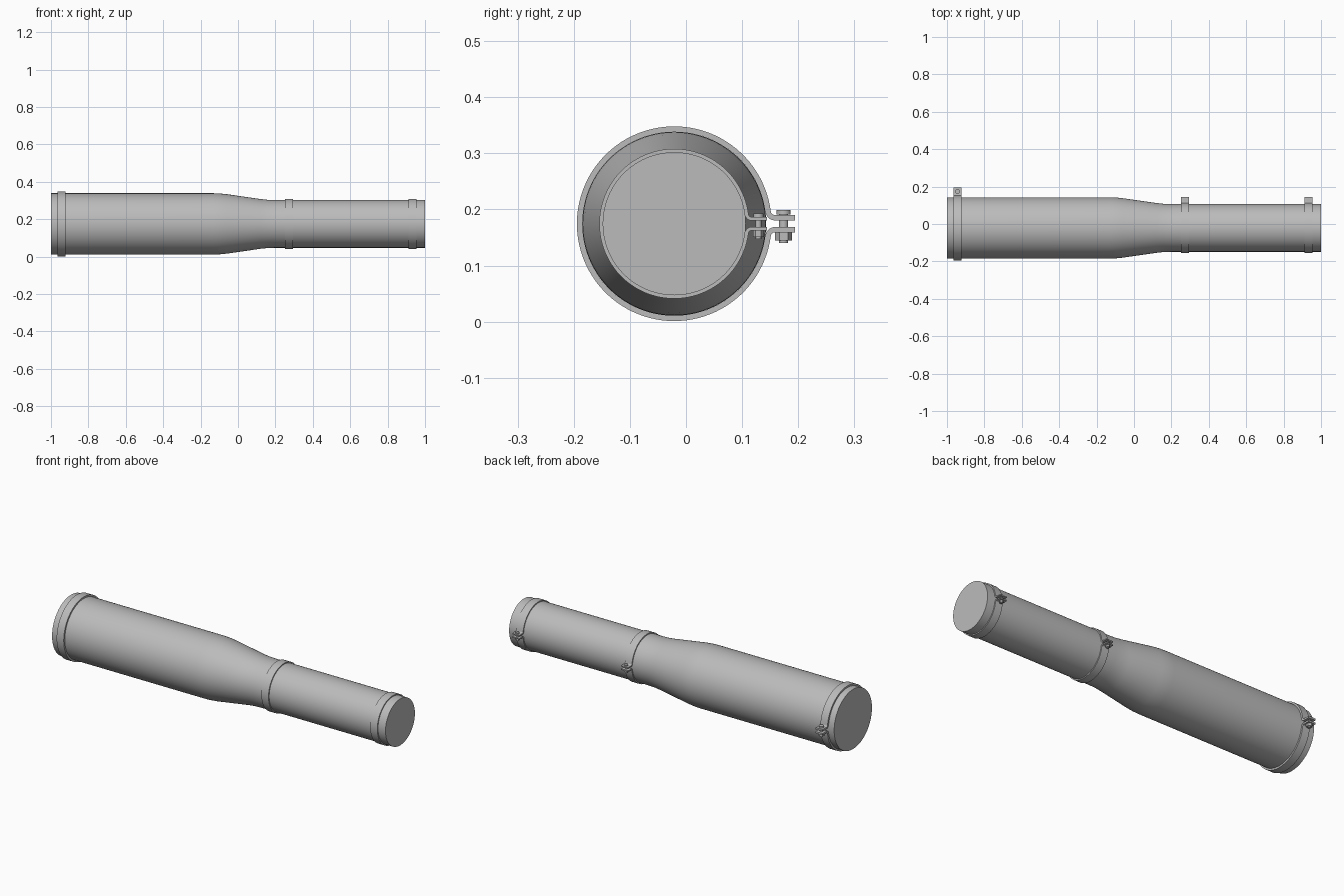
import bpy, bmesh
from math import sin, cos, pi, asin
from mathutils import Vector, Matrix

cube = bpy.data.objects.get("Cube")
if cube:
    bpy.data.objects.remove(cube)

CY, CZ = -0.021, 0.1745     # pipe axis
BIG, SMALL = 0.164, 0.1275  # pipe radii

steel = bpy.data.materials.new("plain grey steel")
steel.use_nodes = True
steel.diffuse_color = (0.5, 0.5, 0.5, 1)
steel.node_tree.nodes["Principled BSDF"].inputs["Base Color"].default_value = (0.5, 0.5, 0.5, 1)


def finish(name, bm, angle=30):
    bmesh.ops.recalc_face_normals(bm, faces=bm.faces)
    mesh = bpy.data.meshes.new(name)
    bm.to_mesh(mesh)
    bm.free()
    mesh.materials.append(steel)
    ob = bpy.data.objects.new(name, mesh)
    bpy.context.collection.objects.link(ob)
    bpy.ops.object.select_all(action='DESELECT')
    ob.select_set(True)
    bpy.context.view_layer.objects.active = ob
    bpy.ops.object.shade_smooth_by_angle(angle=angle * pi / 180)
    return ob


def pipe(name, profile, sides=96):
    """Lathe (x, radius) points around the pipe axis, closing both ends."""
    bm = bmesh.new()
    rings = []
    for x, r in profile:
        rings.append([bm.verts.new((x, CY + r * cos(2 * pi * i / sides), CZ + r * sin(2 * pi * i / sides)))
                      for i in range(sides)])
    for a, b in zip(rings, rings[1:]):
        for i in range(sides):
            j = (i + 1) % sides
            bm.faces.new((a[i], a[j], b[j], b[i]))
    bm.faces.new(rings[0])
    bm.faces.new(rings[-1])
    finish(name, bm)


def clamp_band(name, x, radius, t, gap, tip, bend, width=0.043):
    """Split band whose ends bend outward into two parallel ears."""
    rm, h = radius + t / 2, gap + t / 2
    a = asin((h + bend) / (rm + bend))
    cx, cz = (rm + bend) * cos(a), h + bend
    upper = [Vector((tip - CY, h))]
    for i in range(9):                       # bend from ear to band
        ang = 1.5 * pi + (a + pi - 1.5 * pi) * i / 8
        upper.append(Vector((cx + bend * cos(ang), cz + bend * sin(ang))))
    for i in range(1, 49):                   # half of the band
        ang = a + (pi - a) * i / 48
        upper.append(Vector((rm * cos(ang), rm * sin(ang))))
    path = upper + [Vector((p.x, -p.y)) for p in reversed(upper[:-1])]

    bm = bmesh.new()
    rows = []
    for i, p in enumerate(path):
        d = (path[min(i + 1, len(path) - 1)] - path[max(i - 1, 0)]).normalized()
        if i in (0, 1):
            d = Vector((-1, 0))
        elif i >= len(path) - 2:
            d = Vector((1, 0))
        n = Vector((-d.y, d.x)) * t / 2
        rows.append([bm.verts.new((x + sx * width / 2, CY + q.x, CZ + q.y))
                     for sx, q in ((-1, p - n), (1, p - n), (1, p + n), (-1, p + n))])
    for r, s in zip(rows, rows[1:]):
        for k in range(4):
            m = (k + 1) % 4
            bm.faces.new((r[k], r[m], s[m], s[k]))
    bm.faces.new(rows[0])
    bm.faces.new(rows[-1])
    finish(name, bm, 35)


def bolt(name, x, y, parts):
    """Stack of upright cylinders: (sides, radius, bottom, top)."""
    bm = bmesh.new()
    for sides, r, z0, z1 in parts:
        bmesh.ops.create_cone(bm, cap_ends=True, segments=sides, radius1=r, radius2=r, depth=z1 - z0,
                              matrix=Matrix.Translation((x, y, (z0 + z1) / 2)))
    finish(name, bm)


# Pipe sections
pipe("reducer_pipe", [(-1, BIG), (-0.13, BIG), (-0.10, 0.163), (-0.06, 0.159),
                      (0.12, 0.133), (0.16, 0.1287), (0.20, SMALL), (0.271, SMALL)])
pipe("narrow_pipe", [(0.273, SMALL), (1, SMALL)])

# Large clamp on the wide end
clamp_band("wide_clamp", -0.944, BIG, 0.0095, 0.006, 0.194, 0.012)
bolt("wide_clamp_bolt", -0.944, 0.174, [(24, 0.008, 0.140, 0.195), (24, 0.0125, 0.191, 0.199),
                                        (6, 0.015, 0.145, 0.160)])

# Two small clamps on the narrow pipe
for label, x in (("middle", 0.272), ("end", 0.933)):
    clamp_band(label + "_clamp", x, SMALL - 0.0005, 0.0065, 0.0055, 0.144, 0.009)
    bolt(label + "_clamp_bolt", x, 0.129, [(24, 0.0055, 0.147, 0.19), (24, 0.009, 0.186, 0.193),
                                           (6, 0.010, 0.151, 0.163)])
